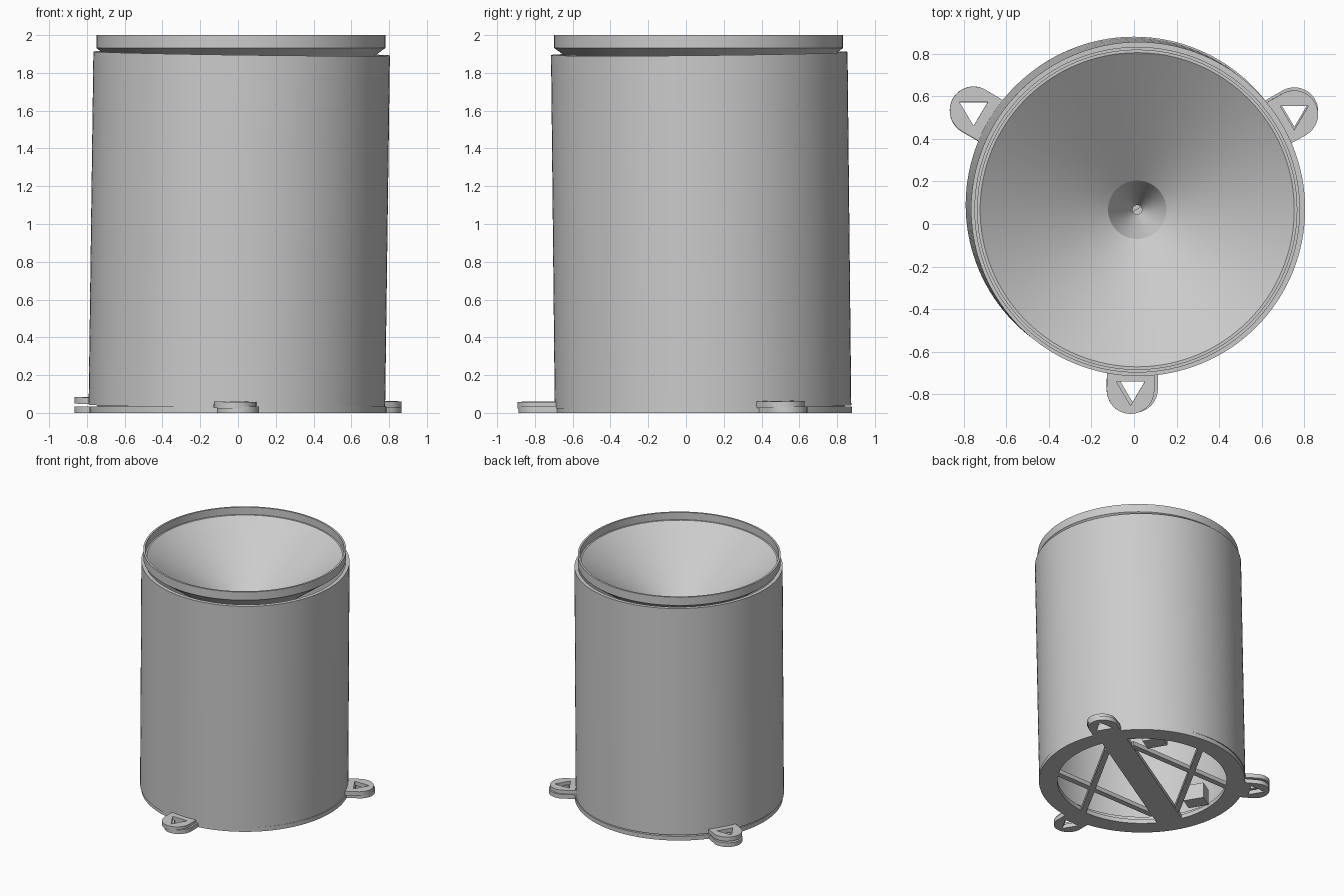
import bpy, bmesh
from math import pi, sin, cos, radians
from mathutils import Vector, Matrix

cube = bpy.data.objects.get("Cube")
if cube:
    bpy.data.objects.remove(cube, do_unlink=True)

grey = bpy.data.materials.new("plain grey")
grey.use_nodes = True
grey.diffuse_color = (0.6, 0.6, 0.6, 1)
grey.node_tree.nodes["Principled BSDF"].inputs["Base Color"].default_value = (0.6, 0.6, 0.6, 1)


def add(name, mesh, matrix, smooth=False):
    mesh.materials.clear()
    mesh.materials.append(grey)
    obj = bpy.data.objects.new(name, mesh)
    bpy.context.collection.objects.link(obj)
    obj.matrix_world = matrix
    if smooth:
        bpy.ops.object.select_all(action='DESELECT')
        obj.select_set(True)
        bpy.context.view_layer.objects.active = obj
        bpy.ops.object.shade_smooth_by_angle(angle=radians(20))
    return obj


def lathe(name, profile, matrix, sides=128):
    """Revolve a closed (radius, height) profile around z."""
    bm = bmesh.new()
    rings = [[bm.verts.new((r * cos(2 * pi * i / sides), r * sin(2 * pi * i / sides), z))
              for i in range(sides)] for r, z in profile]
    for a, b in zip(rings, rings[1:] + rings[:1]):
        for i in range(sides):
            j = (i + 1) % sides
            bm.faces.new((a[i], a[j], b[j], b[i]))
    bmesh.ops.recalc_face_normals(bm, faces=bm.faces)
    mesh = bpy.data.meshes.new(name)
    bm.to_mesh(mesh)
    bm.free()
    return add(name, mesh, matrix, True)


def box(name, size, centre, angle, matrix):
    bm = bmesh.new()
    bmesh.ops.create_cube(bm, size=1, matrix=Matrix.Diagonal((*size, 1)))
    mesh = bpy.data.meshes.new(name)
    bm.to_mesh(mesh)
    bm.free()
    return add(name, mesh, matrix @ Matrix.Translation(centre) @ Matrix.Rotation(angle, 4, 'Z'))


def lug(name, angle, height, matrix):
    """Rounded tab with a triangular hole, its underside at local z = 0."""
    reach, radius = 0.87, 0.112
    turn = Matrix.Rotation(angle, 3, 'Z')
    tab = [Vector((0.76, -radius, 0))]
    tab += [Vector((reach + radius * cos(a), radius * sin(a), 0))
            for a in (-pi / 2 + pi * i / 24 for i in range(25))]
    tab.append(Vector((0.76, radius, 0)))
    tab = [turn @ p for p in tab]
    centre = turn @ Vector((reach, 0, 0))
    hole = [centre + Vector(p) for p in ((-0.067, 0.04, 0), (0.067, 0.04, 0), (0, -0.073, 0))]
    curve = bpy.data.curves.new(name, 'CURVE')
    curve.dimensions = '2D'
    curve.fill_mode = 'BOTH'
    curve.extrude = height / 2
    for outline in (tab, hole):
        spline = curve.splines.new('POLY')
        spline.points.add(len(outline) - 1)
        for point, p in zip(spline.points, outline):
            point.co = (p.x, p.y, 0, 1)
        spline.use_cyclic_u = True
    temp = bpy.data.objects.new(name + "_outline", curve)
    bpy.context.collection.objects.link(temp)
    mesh = bpy.data.meshes.new_from_object(
        temp.evaluated_get(bpy.context.evaluated_depsgraph_get()))
    bpy.data.objects.remove(temp, do_unlink=True)
    add(name, mesh, matrix @ Matrix.Translation((0, 0, height / 2)), True)


# Placement frames: level base, slightly leaning shell, level funnel
base = Matrix.Translation((0, 0.095, 0))
axis = Vector((0.0135, -0.0105, 1))
lean = Vector((0, 0, 1)).rotation_difference(axis).to_matrix().to_4x4()
shell = Matrix.Translation((-0.006, 0.09, 0.033)) @ lean
top = Matrix.Translation((0.015, 0.067, 0))

# Base ring with a low locating lip
lathe("base_ring", [(0.785, 0), (0.785, 0.035), (0.745, 0.035), (0.745, 0.1),
                    (0.72, 0.1), (0.72, 0.035), (0.645, 0.035), (0.645, 0)], base)

# Outer shell
lathe("outer_shell", [(0.785, 0), (0.785, 1.87), (0.755, 1.87), (0.755, 0)], shell)

# Three mounting lugs on both the base and the shell
for place, degrees in (("front", -90), ("left", 30), ("right", 150)):
    lug("base_lug_" + place, radians(degrees), 0.035, base)
    lug("shell_lug_" + place, radians(degrees - 0.7), 0.035, shell)

# Funnel: upright rim, shallow cone, steep tip and drain hole
lathe("funnel", [(0.765, 2.0), (0.765, 1.932), (0.15, 1.475), (0.04, 1.25), (0.022, 1.25),
                 (0.022, 1.265), (0.137, 1.495), (0.738, 1.94), (0.75, 1.94), (0.75, 2.0)], top)

# Base floor: central bar, bracing struts and support blocks
floor = base @ Matrix.Rotation(radians(31), 4, 'Z')
box("centre_bar", (1.32, 0.2, 0.035), (0, 0, 0.0175), 0, floor)
box("centre_rib", (1.1, 0.06, 0.12), (0, 0, 0.09), 0, floor)
for side in (-1, 1):
    for slant in (-1, 1):
        angle = radians(30) * side * slant
        mid = -0.115
        box("brace", (0.98, 0.045, 0.035),
            (slant * mid * cos(radians(30)), side * (0.4 + mid / 2), 0.0185), angle, floor)
    box("support_block", (0.12, 0.16, 0.13), (side * 0.48, 0.27, 0.085), 0, floor)
